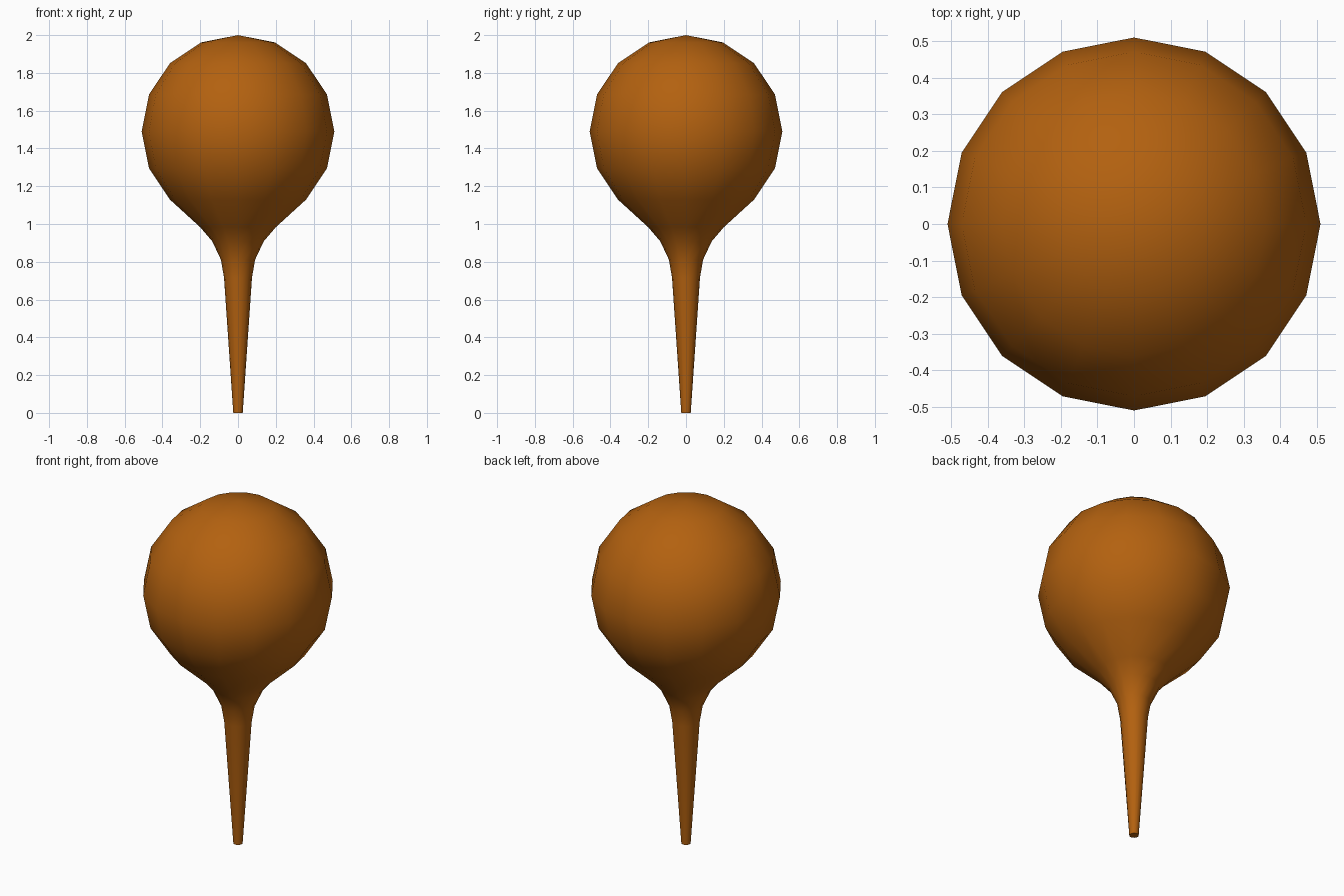
import bpy, bmesh, math

if "Cube" in bpy.data.objects:
    bpy.data.objects.remove(bpy.data.objects["Cube"])

SIDES = 16
RADIUS, CENTRE = 0.51, 1.49

# Profile from tip to crown: tapered stem, flared neck, round head
profile = [(0.025, 0.0), (0.074, 0.715), (0.09, 0.81), (0.136, 0.908), (0.2, 0.983)]
for i in range(2, 8):
    a = i * math.pi / 8
    profile.append((RADIUS * math.sin(a), CENTRE - RADIUS * math.cos(a)))

bm = bmesh.new()
rings = []
for r, z in profile:
    rings.append([bm.verts.new((r * math.cos(2 * math.pi * k / SIDES),
                                r * math.sin(2 * math.pi * k / SIDES), z))
                  for k in range(SIDES)])
crown = bm.verts.new((0, 0, CENTRE + RADIUS))

# Side walls
for low, high in zip(rings, rings[1:]):
    for k in range(SIDES):
        n = (k + 1) % SIDES
        bm.faces.new((low[k], low[n], high[n], high[k]))
# Crown fan
for k in range(SIDES):
    bm.faces.new((rings[-1][k], rings[-1][(k + 1) % SIDES], crown))
for f in bm.faces:
    f.smooth = True
# Flat tip with a sharp rim
tip = bm.faces.new(list(reversed(rings[0])))
for e in tip.edges:
    e.smooth = False

mesh = bpy.data.meshes.new("round_head_with_stem")
bm.to_mesh(mesh)
bm.free()
body = bpy.data.objects.new("round_head_with_stem", mesh)
bpy.context.collection.objects.link(body)

mat = bpy.data.materials.new("amber brown")
mat.diffuse_color = (0.45, 0.12, 0.005, 1)
mat.use_nodes = True
mat.node_tree.nodes["Principled BSDF"].inputs["Base Color"].default_value = mat.diffuse_color
mesh.materials.append(mat)
